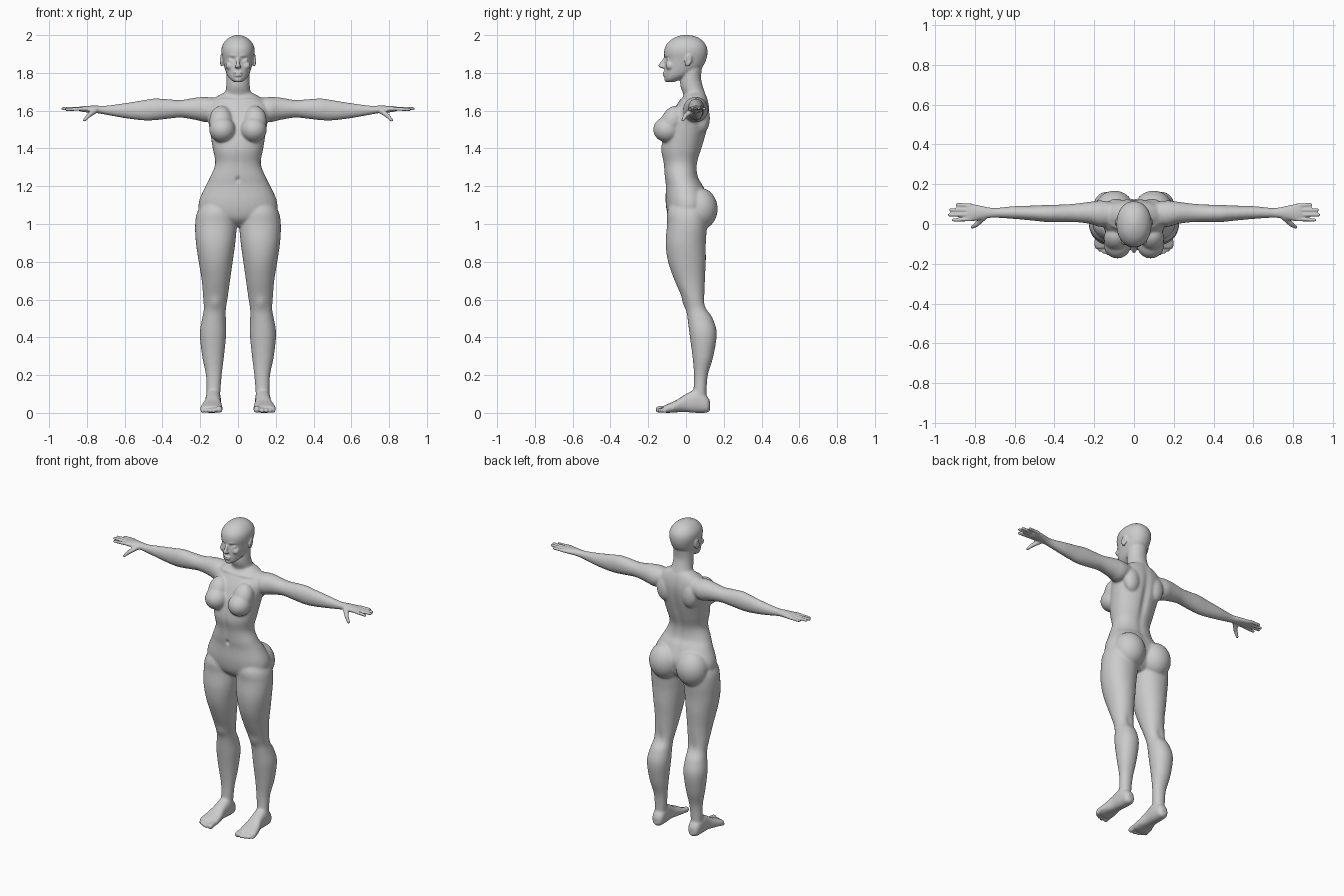
import bpy, bmesh, math
from mathutils import Vector, Matrix

VOXEL = 0.0055
bm = bmesh.new()


def smooth_rows(rows, n=5):
    """Catmull-Rom interpolation through cross-section rows."""
    out = []
    for i in range(len(rows) - 1):
        p0, p1, p2, p3 = rows[max(i - 1, 0)], rows[i], rows[i + 1], rows[min(i + 2, len(rows) - 1)]
        for k in range(n):
            t = k / n
            out.append([0.5 * (2 * b + (c - a) * t + (2 * a - 5 * b + 4 * c - d) * t * t
                               + (3 * b - a - 3 * c + d) * t ** 3)
                        for a, b, c, d in zip(p0, p1, p2, p3)])
    return out + [list(rows[-1])]


def loft(axis, rows, power=2.0, seg=32):
    """Closed loft; row = position on axis, then min/max on the other two axes."""
    u, w = [a for a in range(3) if a != axis]
    rings = []
    for t, u0, u1, w0, w1 in smooth_rows(rows):
        ring = []
        for k in range(seg):
            a = 2 * math.pi * k / seg
            c, s = math.cos(a), math.sin(a)
            p = [0, 0, 0]
            p[axis] = t
            p[u] = (u0 + u1) / 2 + (u1 - u0) / 2 * math.copysign(abs(c) ** (2 / power), c)
            p[w] = (w0 + w1) / 2 + (w1 - w0) / 2 * math.copysign(abs(s) ** (2 / power), s)
            ring.append(bm.verts.new(p))
        rings.append(ring)
    for r0, r1 in zip(rings, rings[1:]):
        for k in range(seg):
            bm.faces.new((r0[k], r0[(k + 1) % seg], r1[(k + 1) % seg], r1[k]))
    bm.faces.new(rings[0][::-1])
    bm.faces.new(rings[-1])


def ball(c, r, rot=(0, 0, 0)):
    m = Matrix.Translation(c)
    for ax, ang in zip("XYZ", rot):
        m = m @ Matrix.Rotation(math.radians(ang), 4, ax)
    bmesh.ops.create_uvsphere(bm, u_segments=24, v_segments=16, radius=1,
                              matrix=m @ Matrix.Diagonal((*r, 1)))


def capsule(a, b, ra, rb):
    a, b = Vector(a), Vector(b)
    d = b - a
    m = Matrix.Translation((a + b) / 2) @ d.to_track_quat('Z', 'Y').to_matrix().to_4x4()
    bmesh.ops.create_cone(bm, cap_ends=True, segments=16, radius1=ra, radius2=rb,
                          depth=d.length, matrix=m)
    ball(a, (ra,) * 3)
    ball(b, (rb,) * 3)


# leg: z, x range, y range
loft(2, [(1.15, .05, .16, -.06, .07), (1.07, .012, .213, -.098, .11), (1.0, .006, .227, -.1, .112),
         (.9, .014, .223, -.108, .105), (.8, .028, .208, -.095, .105), (.7, .042, .192, -.06, .1),
         (.6, .056, .184, -.016, .1), (.55, .064, .181, 0, .112), (.5, .064, .19, .008, .142),
         (.42, .062, .202, .018, .163), (.3, .074, .19, .034, .145), (.2, .086, .17, .042, .116),
         (.1, .094, .166, .038, .108), (.04, .098, .162, .03, .11)], 2.1)
# foot: y, x range, z range
loft(1, [(.128, .115, .145, .015, .06), (.11, .095, .165, .002, .09), (.06, .09, .172, 0, .125),
         (0, .092, .175, .004, .1), (-.05, .085, .19, .003, .068), (-.1, .082, .2, 0, .046),
         (-.122, .09, .192, .004, .036)], 2.4)
# toes
for x, y, r in ((.1, -.143, .018), (.128, -.146, .0125), (.15, -.138, .012), (.17, -.128, .0115), (.187, -.114, .011)):
    capsule((x, y + .045, .024), (x, y, r), r * .9, r)
# arm and palm: x, y range, z range
loft(0, [(.08, .01, .1, 1.58, 1.66), (.16, -.015, .118, 1.54, 1.672), (.22, 0, .112, 1.55, 1.67),
         (.3, .01, .102, 1.563, 1.657), (.36, .01, .098, 1.558, 1.66), (.44, .01, .096, 1.549, 1.665),
         (.5, .016, .093, 1.548, 1.656), (.6, .025, .09, 1.56, 1.64), (.7, .031, .081, 1.578, 1.627),
         (.75, .026, .088, 1.587, 1.627), (.81, .014, .1, 1.592, 1.625), (.84, .014, .102, 1.598, 1.621)])
# fingers
for y, x, z in ((.02, .908, 1.606), (.046, .928, 1.611), (.071, .922, 1.612), (.097, .888, 1.61)):
    capsule((.82, y * .9 + .006, 1.61), (x, y, z), .0105, .0085)
# thumb
capsule((.755, .035, 1.602), (.79, -.002, 1.575), .017, .012)
capsule((.79, -.002, 1.575), (.813, -.016, 1.55), .012, .0085)
# breast, upper slope, buttock, shoulder blade
ball((.083, -.1, 1.5), (.07, .074, .068))
ball((.09, -.072, 1.545), (.062, .06, .085), (-25, 0, 0))
ball((.098, .072, 1.08), (.1, .096, .112))
ball((.09, .085, 1.56), (.055, .042, .08))
# ear, lid, cheek
ball((.087, .012, 1.866), (.009, .02, .034), (-14, 0, 14))
ball((.034, -.097, 1.868), (.018, .012, .011))
ball((.044, -.085, 1.838), (.022, .022, .022))

# mirror every paired part
d = bmesh.ops.duplicate(bm, geom=bm.verts[:] + bm.edges[:] + bm.faces[:])["geom"]
for e in d:
    if isinstance(e, bmesh.types.BMVert):
        e.co.x *= -1
bmesh.ops.reverse_faces(bm, faces=[e for e in d if isinstance(e, bmesh.types.BMFace)])


def centred(rows, power=2.0):
    loft(2, [(z, -h, h, f, b) for z, h, f, b in rows], power)


# torso: z, half width, front, back
centred([(.985, .06, -.04, .06), (1.02, .14, -.082, .1), (1.06, .2, -.1, .115), (1.12, .207, -.108, .125),
         (1.2, .172, -.107, .092), (1.25, .147, -.113, .064), (1.32, .121, -.119, .06),
         (1.4, .134, -.132, .085), (1.5, .15, -.112, .113), (1.58, .163, -.08, .125),
         (1.63, .16, -.05, .122), (1.67, .12, -.018, .112), (1.695, .075, 0, .1)], 2.2)
# neck
centred([(1.62, .075, 0, .11), (1.68, .07, -.012, .106), (1.73, .063, -.03, .09),
         (1.78, .061, -.03, .08), (1.86, .06, -.03, .09)])
# head
centred([(1.752, .022, -.1, -.06), (1.765, .04, -.11, -.03), (1.79, .058, -.114, .03),
         (1.83, .072, -.114, .085), (1.87, .081, -.112, .107), (1.91, .088, -.116, .114),
         (1.945, .083, -.107, .107), (1.975, .062, -.08, .082), (1.993, .034, -.045, .05),
         (2.001, .008, -.01, .012)], 2.15)
# nose and lips
capsule((0, -.108, 1.878), (0, -.136, 1.838), .009, .0105)
ball((0, -.126, 1.833), (.018, .014, .009))
ball((0, -.114, 1.799), (.023, .011, .006))
ball((0, -.113, 1.787), (.02, .011, .0065))
ball((0, -.1, 1.764), (.022, .015, .014))

me = bpy.data.meshes.new("body")
bm.to_mesh(me)
bm.free()
body = bpy.data.objects.new("body", me)
bpy.context.collection.objects.link(body)
bpy.context.view_layer.objects.active = body
body.select_set(True)

# fuse all parts into one skin
rm = body.modifiers.new("fuse", 'REMESH')
rm.mode = 'VOXEL'
rm.voxel_size = VOXEL
bpy.ops.object.convert(target='MESH')

# blend the joints: strong on trunk and limbs, light on face, hands and feet
big, fine = body.vertex_groups.new(name="trunk"), body.vertex_groups.new(name="detail")
for v in body.data.vertices:
    x, z = abs(v.co.x), v.co.z
    small = max((z - 1.73) / .04, (x - .7) / .08, (.1 - z) / .05)
    big.add([v.index], min(1, max(0, 1 - small)), 'REPLACE')
fine.add(list(range(len(body.data.vertices))), 1, 'REPLACE')
for group, count in ((big, 16), (fine, 2)):
    sm = body.modifiers.new(group.name, 'SMOOTH')
    sm.factor, sm.iterations, sm.vertex_group = 0.5, count, group.name
bpy.ops.object.convert(target='MESH')

# sculpted dents and bumps: centre, reach, push (paired when x is not 0)
strokes = [((.034, -.112, 1.876), (.018, .03, .01), (0, .007, 0)),      # eye socket
           ((.03, -.112, 1.89), (.022, .03, .008), (0, -.004, 0)),      # brow
           ((.034, -.112, 1.866), (.014, .03, .0035), (0, .004, 0)),    # eye slit
           ((0, -.12, 1.793), (.022, .03, .003), (0, .005, 0)),         # mouth line
           ((0, .11, 1.42), (.022, .06, .2), (0, -.012, 0)),            # spine
           ((0, -.118, 1.235), (.01, .03, .014), (0, .012, 0)),         # navel
           ((0, -.12, 1.36), (.014, .04, .1), (0, .004, 0)),            # midline
           ((.075, -.02, 1.655), (.06, .04, .009), (0, -.006, .003)),   # collar bone
           ((.12, -.01, .58), (.03, .03, .035), (0, -.008, 0)),         # kneecap
           ((.12, .105, .57), (.025, .03, .05), (0, -.007, 0)),         # knee hollow
           ((.098, .012, 1.868), (.006, .01, .018), (-.006, 0, 0))]     # ear bowl
for c, r, push in strokes:
    for s in ((1, -1) if c[0] else (1,)):
        for v in body.data.vertices:
            q = sum(((p - k) / e) ** 2 for p, k, e in zip(v.co, (c[0] * s, c[1], c[2]), r))
            if q < 9:
                v.co += Vector((push[0] * s, push[1], push[2])) * math.exp(-q)

# rest on the ground
low = min(v.co.z for v in body.data.vertices)
for v in body.data.vertices:
    v.co.z -= low

skin = bpy.data.materials.new("plain grey")
skin.diffuse_color = (.6, .6, .6, 1)
body.data.materials.clear()
body.data.materials.append(skin)
bpy.ops.object.shade_smooth()
